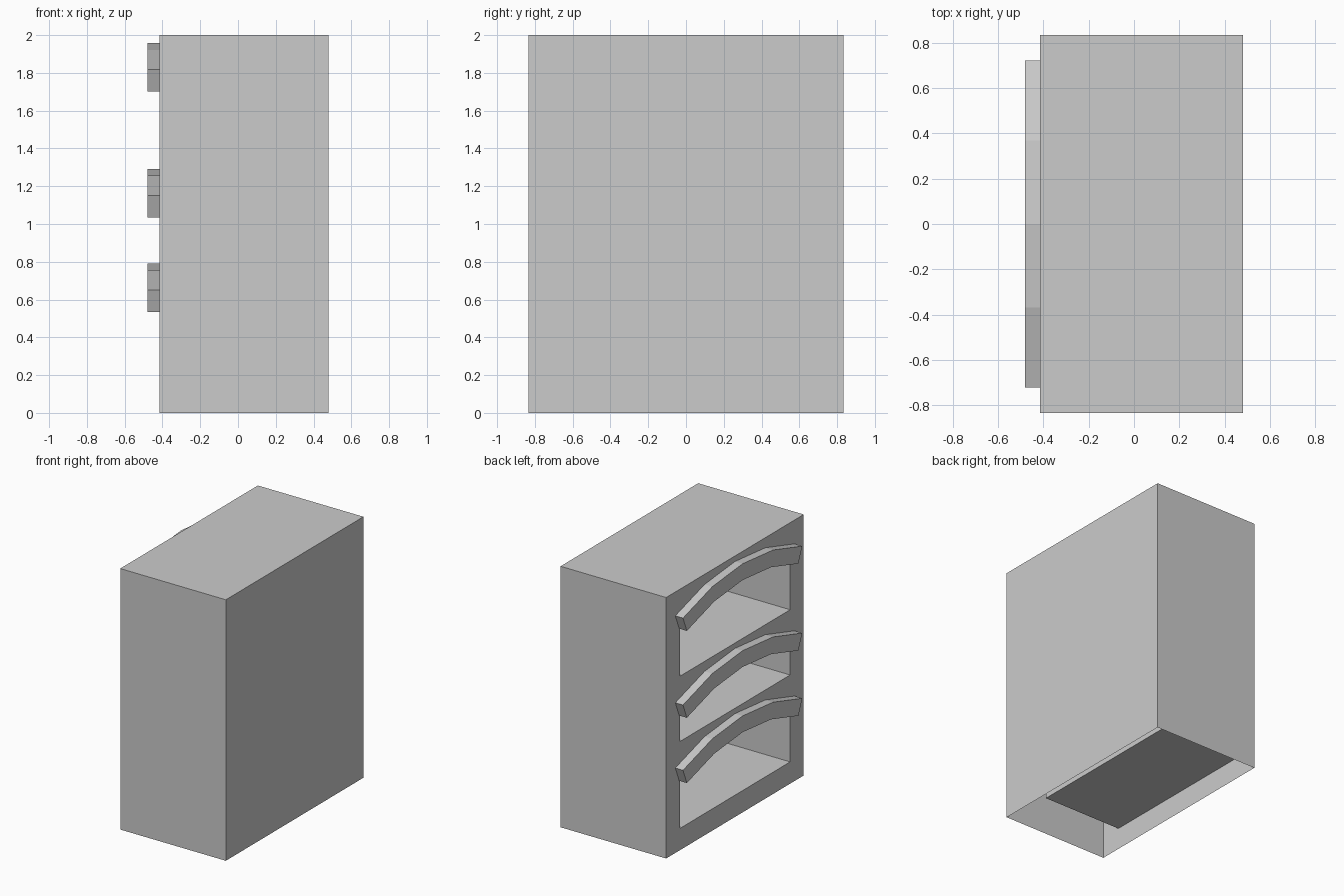
import bpy, bmesh
from math import sin, cos, asin

if "Cube" in bpy.data.objects:
    bpy.data.objects.remove(bpy.data.objects["Cube"])

X0, X1, XR = -0.415, 0.48, 0.255       # open face, far face, recess back
HALF, OPEN = 0.833, 0.668              # half widths of cabinet and openings
OPENINGS = [(0.167, 0.667), (0.833, 1.167), (1.333, 1.833)]
TOP = 2.0


def finish(bm, name):
    bmesh.ops.remove_doubles(bm, verts=bm.verts, dist=1e-4)
    bmesh.ops.recalc_face_normals(bm, faces=bm.faces)
    me = bpy.data.meshes.new(name)
    bm.to_mesh(me)
    bm.free()
    ob = bpy.data.objects.new(name, me)
    bpy.context.collection.objects.link(ob)
    return ob


def quad(bm, *pts):
    bm.faces.new([bm.verts.new(p) for p in pts])


# Cabinet shell: thin walls, open underneath
bm = bmesh.new()
quad(bm, (X1, -HALF, 0), (X1, HALF, 0), (X1, HALF, TOP), (X1, -HALF, TOP))
quad(bm, (X0, -HALF, TOP), (X1, -HALF, TOP), (X1, HALF, TOP), (X0, HALF, TOP))
for y in (-HALF, HALF):
    quad(bm, (X0, y, 0), (X1, y, 0), (X1, y, TOP), (X0, y, TOP))

# Front frame around the openings
zs = [0] + [z for pair in OPENINGS for z in pair] + [TOP]
ys = [-HALF, -OPEN, OPEN, HALF]
for i, (z0, z1) in enumerate(zip(zs, zs[1:])):
    for j, (y0, y1) in enumerate(zip(ys, ys[1:])):
        if j == 1 and i % 2:
            continue
        quad(bm, (X0, y0, z0), (X0, y0, z1), (X0, y1, z1), (X0, y1, z0))

# Recesses: back, floor, ceiling and two sides
for z0, z1 in OPENINGS:
    quad(bm, (XR, -OPEN, z0), (XR, -OPEN, z1), (XR, OPEN, z1), (XR, OPEN, z0))
    for z in (z0, z1):
        quad(bm, (X0, -OPEN, z), (XR, -OPEN, z), (XR, OPEN, z), (X0, OPEN, z))
    for y in (-OPEN, OPEN):
        quad(bm, (X0, y, z0), (XR, y, z0), (XR, y, z1), (X0, y, z1))
finish(bm, "cabinet")

# Arched bar over each opening: four straight segments with radial ends
R, THICK, SEGS, XB = 1.92, 0.125, 4, -0.48
SPREAD = asin(0.722 / R)


def arch(name, top):
    bm = bmesh.new()
    rings = []
    for i in range(SEGS + 1):
        a = SPREAD * (2 * i / SEGS - 1)
        rings.append([bm.verts.new((x, r * sin(a), top - R + r * cos(a)))
                      for x, r in ((XB, R), (X0, R), (X0, R - THICK), (XB, R - THICK))])
    for a, b in zip(rings, rings[1:]):
        for k in range(4):
            n = (k + 1) % 4
            bm.faces.new((a[k], a[n], b[n], b[k]))
    bm.faces.new(rings[0])
    bm.faces.new(rings[-1])
    finish(bm, name)


for name, (z0, z1) in zip(("lower_arch", "middle_arch", "upper_arch"), OPENINGS):
    arch(name, z1 + 0.125)
